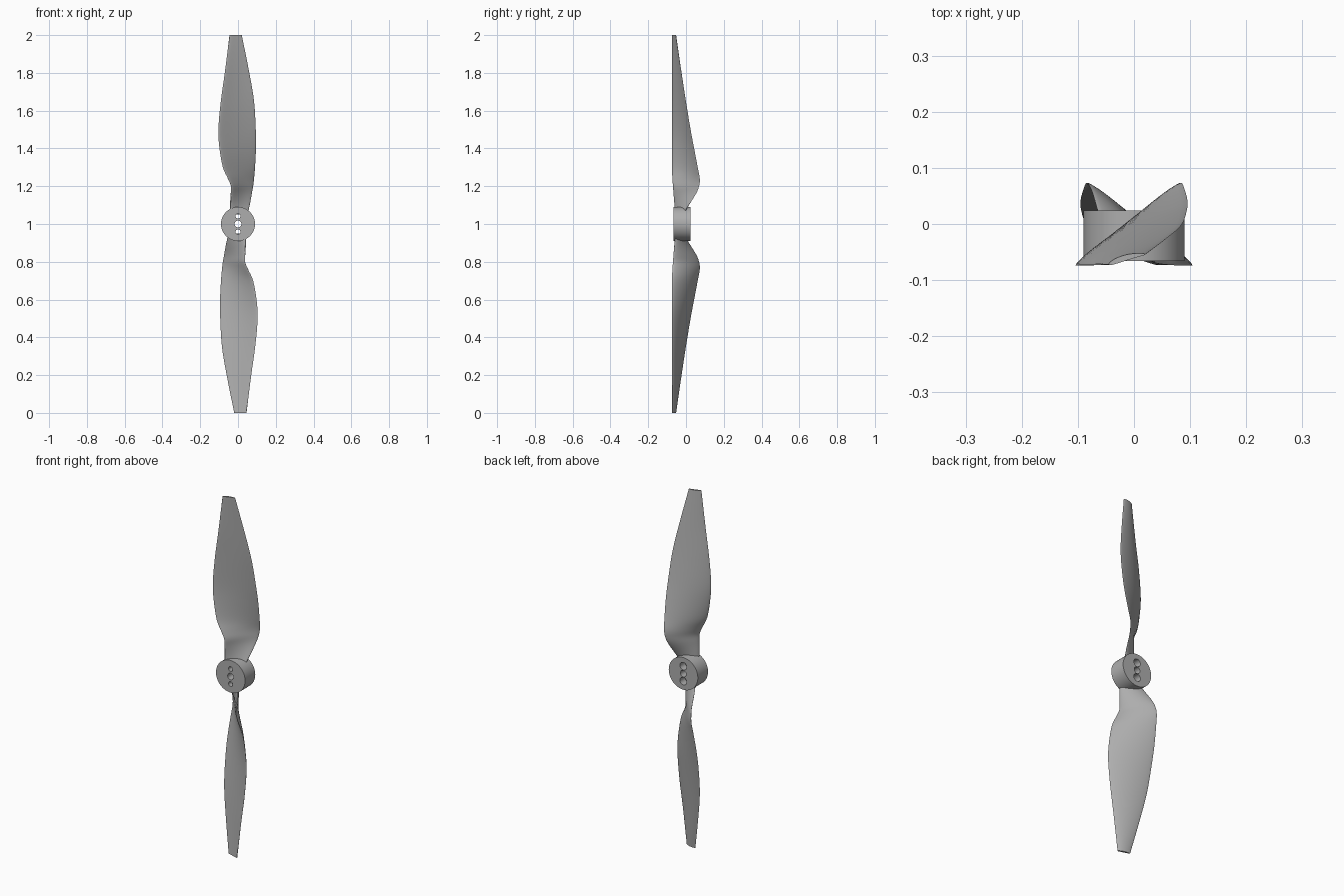
import bpy, bmesh, math
from mathutils import Matrix, Vector

default = bpy.data.objects.get("Cube")
if default:
    bpy.data.objects.remove(default, do_unlink=True)

grey = bpy.data.materials.new("plain_grey")
grey.use_nodes = True
colour = (0.42, 0.42, 0.42, 1)
grey.diffuse_color = colour
grey.node_tree.nodes["Principled BSDF"].inputs["Base Color"].default_value = colour

CENTRE = Vector((0, 0, 1))
STEPS = 4      # rings between blade stations
SIDE = 14      # segments along each side of the section

# Blade stations: span, leading x, leading y, trailing x, trailing y, thickness
STATIONS = [
    (0.05, -0.043, -0.055, 0.050, -0.015, 0.022),
    (0.10, -0.042, -0.060, 0.062, 0.015, 0.020),
    (0.16, -0.038, -0.066, 0.073, 0.053, 0.018),
    (0.20, -0.037, -0.069, 0.080, 0.069, 0.017),
    (0.24, -0.053, -0.072, 0.085, 0.073, 0.016),
    (0.30, -0.080, -0.074, 0.090, 0.062, 0.015),
    (0.40, -0.098, -0.074, 0.095, 0.043, 0.014),
    (0.50, -0.104, -0.074, 0.094, 0.024, 0.013),
    (0.65, -0.091, -0.073, 0.085, -0.001, 0.012),
    (0.80, -0.070, -0.073, 0.060, -0.024, 0.011),
    (1.00, -0.045, -0.072, 0.020, -0.054, 0.010),
]


def smooth_stations():
    """Catmull-Rom interpolation through the stations."""
    pts = [STATIONS[0]] + STATIONS + [STATIONS[-1]]
    for a, b, c, d in zip(pts, pts[1:], pts[2:], pts[3:]):
        for k in range(STEPS):
            t = k / STEPS
            yield [q + 0.5 * t * (r - p + t * (2*p - 5*q + 4*r - s + t * (3*(q - r) + s - p)))
                   for p, q, r, s in zip(a, b, c, d)]
    yield STATIONS[-1]


def section(span, lx, ly, tx, ty, thick):
    """Closed cambered section, bulging towards the back."""
    lead, trail = Vector((lx, ly, span)), Vector((tx, ty, span))
    chord = trail - lead
    normal = Vector((-chord.y, chord.x, 0)).normalized()
    points = []
    for k in range(2 * SIDE):
        angle = math.pi * k / SIDE
        u = (1 - math.cos(angle)) / 2
        camber = 0.05 * chord.length * 4 * u * (1 - u)
        half = thick / 2 * math.sin(angle) * (1.25 - 0.5 * u)
        points.append(lead + chord * u + normal * (camber + half))
    return points


def finish(name, bm):
    bmesh.ops.recalc_face_normals(bm, faces=bm.faces)
    mesh = bpy.data.meshes.new(name)
    bm.to_mesh(mesh)
    bm.free()
    mesh.materials.append(grey)
    obj = bpy.data.objects.new(name, mesh)
    bpy.context.collection.objects.link(obj)
    return obj


def shade(obj):
    bpy.ops.object.select_all(action='DESELECT')
    obj.select_set(True)
    bpy.context.view_layer.objects.active = obj
    bpy.ops.object.shade_smooth_by_angle(angle=math.radians(35))


def blade(name, turn):
    bm = bmesh.new()
    place = Matrix.Translation(CENTRE) @ Matrix.Rotation(turn, 4, 'Y')
    rings = [[bm.verts.new(place @ p) for p in section(*s)] for s in smooth_stations()]
    for low, high in zip(rings, rings[1:]):
        for k in range(len(low)):
            n = (k + 1) % len(low)
            bm.faces.new((low[k], low[n], high[n], high[k]))
    bm.faces.new(rings[0])
    bm.faces.new(rings[-1])
    shade(finish(name, bm))


def rod(name, radius, y0, y1, dz=0, segments=32):
    """Cylinder along y, offset vertically from the hub centre."""
    bm = bmesh.new()
    place = (Matrix.Translation(CENTRE + Vector((0, (y0 + y1) / 2, dz)))
             @ Matrix.Rotation(math.pi / 2, 4, 'X'))
    bmesh.ops.create_cone(bm, cap_ends=True, segments=segments, radius1=radius,
                          radius2=radius, depth=y1 - y0, matrix=place)
    return finish(name, bm)


# Two opposite blades
blade("upper_blade", 0)
blade("lower_blade", math.pi)

# Hub with a shaft hole and two countersunk bolt holes
FRONT, BACK = -0.066, 0.024
hub = rod("hub", 0.09, FRONT, BACK, segments=72)
cutters = [rod("shaft_cutter", 0.018, -0.2, 0.2)]
for dz in (-0.042, 0.042):
    cutters.append(rod("bolt_cutter", 0.013, -0.2, 0.2, dz))
    cutters.append(rod("counterbore_cutter", 0.021, -0.02, 0.2, dz))
bpy.context.view_layer.objects.active = hub
for cutter in cutters:
    cut = hub.modifiers.new("hole", 'BOOLEAN')
    cut.operation = 'DIFFERENCE'
    cut.solver = 'EXACT'
    cut.object = cutter
    bpy.ops.object.modifier_apply(modifier=cut.name)
for cutter in cutters:
    bpy.data.objects.remove(cutter, do_unlink=True)
shade(hub)
